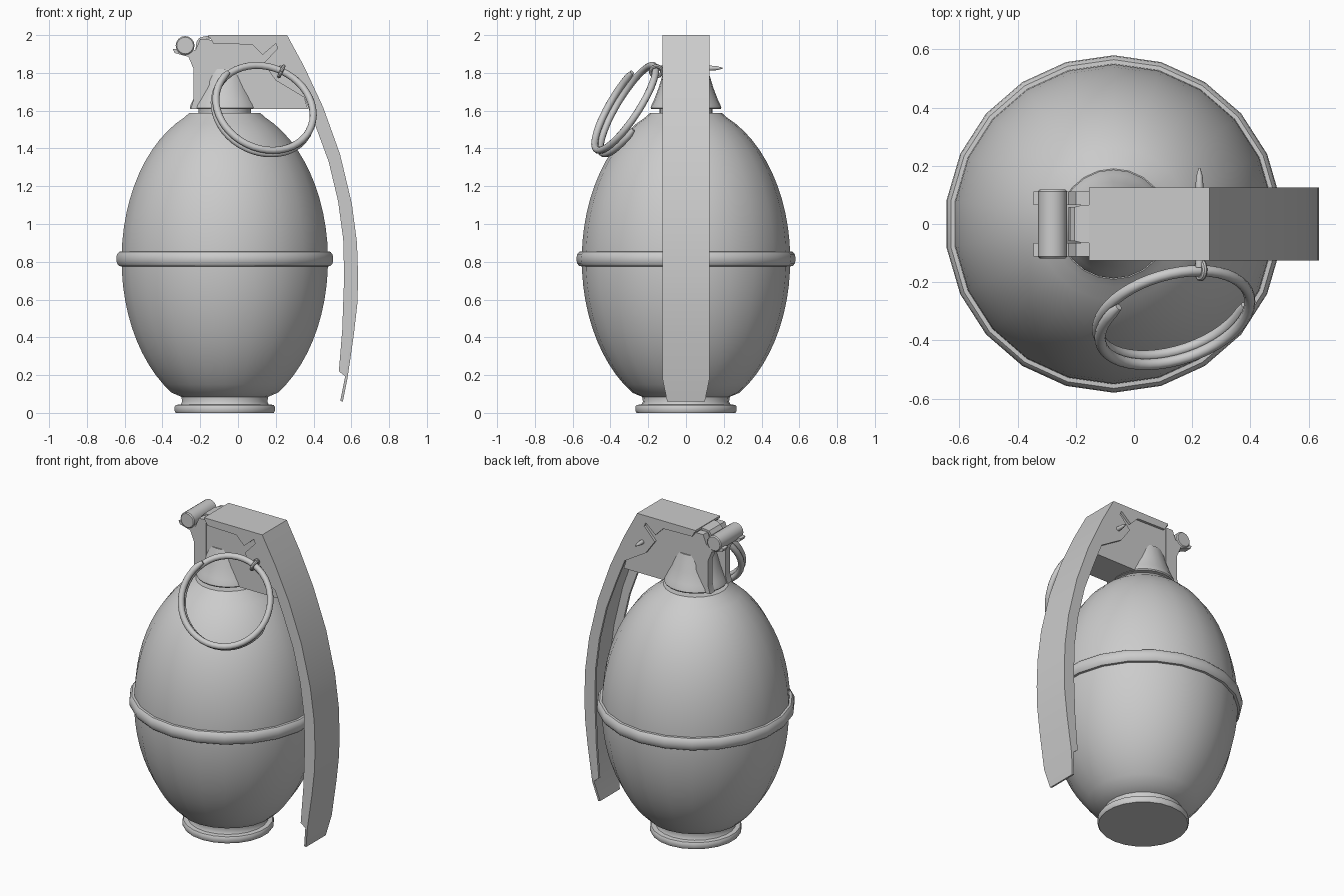
import bpy, bmesh, math
from mathutils import Vector, Matrix

if "Cube" in bpy.data.objects:
    bpy.data.objects.remove(bpy.data.objects["Cube"])

CX = -0.07  # axis of the egg-shaped body


def finish(name, bm, angle=35):
    bmesh.ops.recalc_face_normals(bm, faces=bm.faces)
    me = bpy.data.meshes.new(name)
    bm.to_mesh(me)
    bm.free()
    ob = bpy.data.objects.new(name, me)
    bpy.context.collection.objects.link(ob)
    bpy.ops.object.select_all(action='DESELECT')
    ob.select_set(True)
    bpy.context.view_layer.objects.active = ob
    bpy.ops.object.shade_smooth_by_angle(angle=math.radians(angle))
    return ob


def lathe(name, profile, n=22, closed=False):
    """Revolve (radius, z) points around the body axis."""
    bm = bmesh.new()
    rings = []
    for r, z in profile:
        ring = []
        for i in range(n):
            a = math.pi / 2 + i * 2 * math.pi / n
            ring.append(bm.verts.new((CX + r * math.cos(a), r * math.sin(a), z)))
        rings.append(ring)
    pairs = list(zip(rings, rings[1:]))
    if closed:
        pairs.append((rings[-1], rings[0]))
    for a, b in pairs:
        for i in range(n):
            j = (i + 1) % n
            bm.faces.new((a[i], a[j], b[j], b[i]))
    if not closed:
        bm.faces.new(rings[0])
        bm.faces.new(rings[-1])
    return finish(name, bm)


def plate(name, outline, y0, y1, mirror=False):
    """Extrude an xz outline from y0 to y1, optionally mirrored over y = 0."""
    bm = bmesh.new()
    for s in ((1, -1) if mirror else (1,)):
        a = [bm.verts.new((x, s * y0, z)) for x, z in outline]
        b = [bm.verts.new((x, s * y1, z)) for x, z in outline]
        bm.faces.new(a)
        bm.faces.new(b)
        for i in range(len(a)):
            j = (i + 1) % len(a)
            bm.faces.new((a[i], a[j], b[j], b[i]))
    return finish(name, bm, 25)


def strip(name, path, thick):
    """Sheet-metal strip along (x, z, half width); thickness goes to the right of the path."""
    bm = bmesh.new()
    pts = [Vector((x, z)) for x, z, w in path]
    rows = []
    for i, (x, z, w) in enumerate(path):
        d0 = (pts[i] - pts[max(i - 1, 0)]).normalized() if i else Vector((0, 0))
        d1 = (pts[i + 1] - pts[i]).normalized() if i + 1 < len(pts) else Vector((0, 0))
        d = (d0 + d1).normalized()
        q = pts[i] + Vector((d.y, -d.x)) * thick
        rows.append([bm.verts.new(c) for c in
                     ((x, -w, z), (x, w, z), (q.x, w, q.y), (q.x, -w, q.y))])
    for a, b in zip(rows, rows[1:]):
        for i in range(4):
            j = (i + 1) % 4
            bm.faces.new((a[i], a[j], b[j], b[i]))
    bm.faces.new(rows[0])
    bm.faces.new(rows[-1])
    return finish(name, bm, 25)


def tube(name, points, radii, n=10):
    """Round tube through 3D points."""
    bm = bmesh.new()
    rings = []
    for i, p in enumerate(points):
        t = points[min(i + 1, len(points) - 1)] - points[max(i - 1, 0)]
        m = t.to_track_quat('Z', 'Y').to_matrix()
        rings.append([bm.verts.new(p + m @ Vector((radii[i] * math.cos(k * 2 * math.pi / n),
                                                   radii[i] * math.sin(k * 2 * math.pi / n), 0)))
                      for k in range(n)])
    for a, b in zip(rings, rings[1:]):
        # match the closest vertex so the tube never twists
        s = min(range(n), key=lambda k: (b[k].co - a[0].co).length)
        b[:] = b[s:] + b[:s]
        for i in range(n):
            j = (i + 1) % n
            bm.faces.new((a[i], a[j], b[j], b[i]))
    bm.faces.new(rings[0])
    bm.faces.new(rings[-1])
    return finish(name, bm, 40)


# Egg-shaped body with a foot
egg = []
for i in range(25):
    a = math.radians(-64.5 + i * (64.5 + 67) / 24)
    egg.append((0.552 * math.cos(a), 0.81 + 0.82 * math.sin(a)))
foot = [(0.262, 0), (0.268, 0.01), (0.268, 0.032), (0.262, 0.042), (0.235, 0.045), (0.228, 0.06)]
egg[0] = (0.232, 0.085)
lathe("body", foot + egg + [(0.19, 1.588)])

# Waist band
lathe("waist_band", [(0.54, 0.775), (0.565, 0.777), (0.577, 0.792), (0.58, 0.815),
                     (0.577, 0.838), (0.565, 0.853), (0.54, 0.855)], closed=True)

# Neck and flared fuze collar
lathe("neck", [(0.14, 1.57), (0.14, 1.62)])
lathe("collar", [(0.183, 1.608), (0.187, 1.615), (0.182, 1.632), (0.17, 1.655),
                 (0.145, 1.72), (0.115, 1.82)])

# Fuze housing and hinge ears
plate("fuze_housing", [(-0.16, 1.61), (0.37, 1.61), (0.34, 1.70), (0.24, 1.88), (0.2, 1.975),
                       (-0.16, 1.975)], -0.106, 0.106)
plate("hinge_ear", [(-0.15, 1.61), (-0.25, 1.61), (-0.235, 1.66), (-0.235, 1.82), (-0.262, 1.885),
                    (-0.335, 1.905), (-0.345, 1.925), (-0.28, 1.935), (-0.225, 1.92),
                    (-0.2, 1.98), (-0.15, 1.98)], 0.065, 0.112, mirror=True)

# Hinge pin
tube("hinge_pin", [Vector((-0.28, y, 1.945)) for y in (-0.118, -0.112, 0.112, 0.118)],
     [0.044, 0.05, 0.05, 0.044], 16)

# Safety lever: outer sheet, then U-channel side walls
outer = [(0.26, 2.0), (0.352, 1.83), (0.45, 1.62), (0.54, 1.37), (0.603, 1.106), (0.63, 0.9),
         (0.636, 0.72), (0.632, 0.58), (0.614, 0.42), (0.58, 0.185)]
strip("lever_sheet", [(-0.155, 2.0, 0.125)] + [(x, z, 0.125) for x, z in outer]
      + [(0.555, 0.06, 0.1)], 0.014)
inner = [(0.534, 0.22), (0.552, 0.44), (0.562, 0.72), (0.557, 0.92), (0.53, 1.12), (0.48, 1.33),
         (0.41, 1.52), (0.35, 1.67)]
flap = [(0.2, 1.76), (0.135, 1.85), (0.21, 1.93), (0.2, 1.955), (0.13, 1.895), (0.075, 1.95),
        (-0.13, 1.955), (-0.155, 2.0)]
plate("lever_side", outer + inner + flap, 0.109, 0.125, mirror=True)

# Lever hook over the hinge pin
strip("lever_hook", [(-0.225, 1.925, 0.058), (-0.22, 1.965, 0.058), (-0.205, 1.985, 0.058),
                     (-0.18, 1.993, 0.065), (-0.14, 1.998, 0.065)], 0.014)

# Split pull ring: one and a half coils in a tilted plane
centre = Vector((0.137, -0.315, 1.612))
v = Vector((0.958, 0.287, 0.0))
u = Vector((-0.15, 0.497, 0.856))
nrm = v.cross(u)
R = 0.268


def on_ring(deg, off=0.0):
    a = math.radians(deg)
    return centre + (v * math.cos(a) + u * math.sin(a)) * R + nrm * off


N = 72
coil = [on_ring(130 + 565 * i / N, 0.028 - 0.056 * i / N) for i in range(N + 1)]
tube("pull_ring", coil, [0.012] + [0.019] * (N - 1) + [0.012], 10)

# Pin eye looped round the ring, and the pin through the fuze
eye = on_ring(60, -0.005)
tan = (on_ring(63) - on_ring(57)).normalized()
m = tan.to_track_quat('Z', 'Y').to_matrix()
loop = [eye + m @ Vector((0.03 * math.cos(k * math.pi / 10), 0.03 * math.sin(k * math.pi / 10), 0))
        for k in range(21)]
tube("pin_eye", loop, [0.01] * 21, 8)
tube("safety_pin", [Vector((0.225, y, 1.825)) for y in (-0.15, 0.13, 0.165, 0.193)],
     [0.014, 0.014, 0.011, 0.003], 10)
